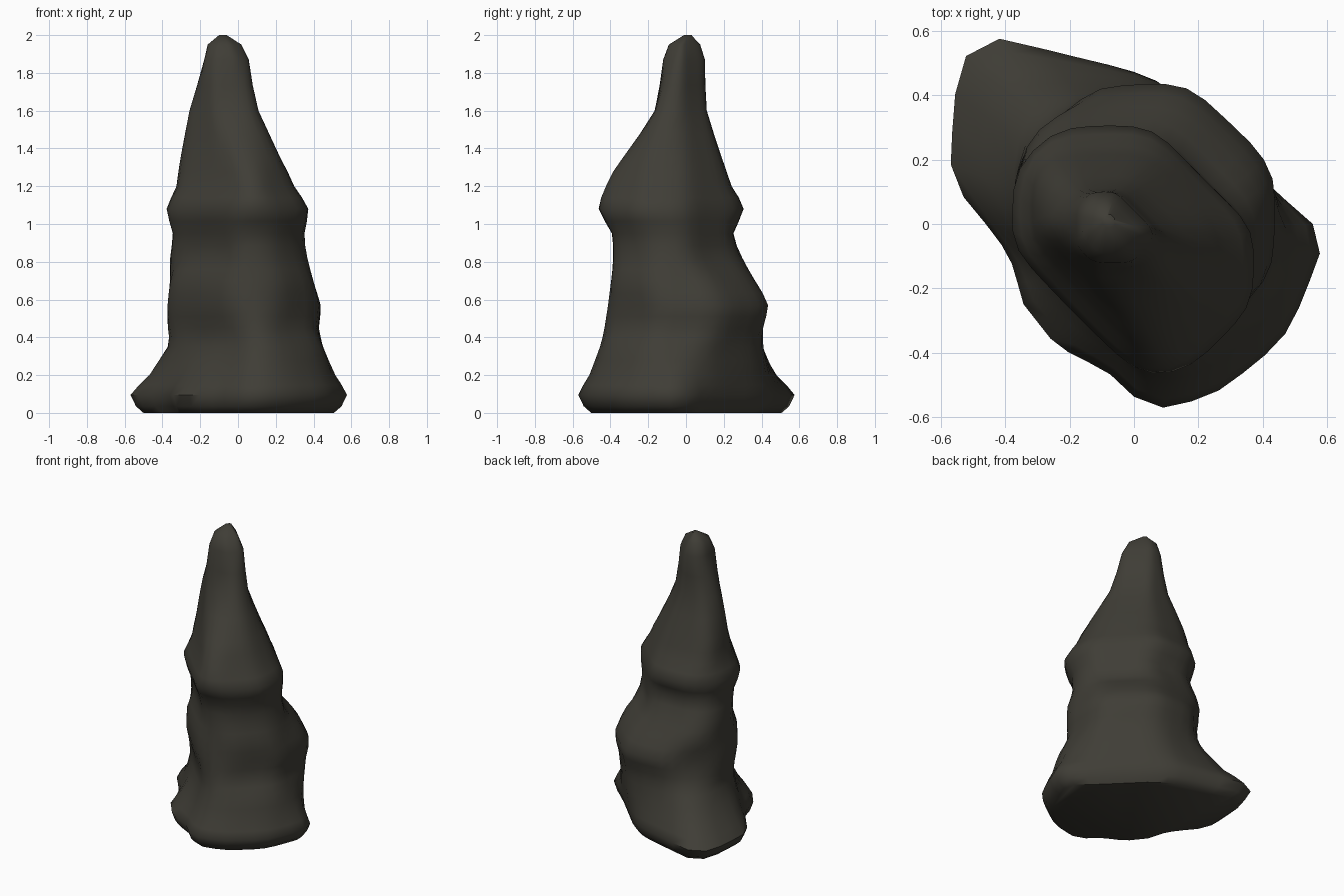
import bpy, bmesh, math
from mathutils import Vector, noise

if "Cube" in bpy.data.objects:
    bpy.data.objects.remove(bpy.data.objects["Cube"])

SEG = 40      # points round each ring
SUB = 2       # smooth steps between section rows
SHARP = 14    # how closely a ring hugs its eight bounding sides

# spreading foot of the rock, seen from above, counter-clockwise
FOOT = [(.58, -.07), (.555, 0), (.43, .11), (.31, .23), (.18, .36), (.08, .44), (-.02, .48),
        (-.27, .54), (-.37, .575), (-.48, .575), (-.53, .51), (-.555, .42), (-.555, .32),
        (-.58, .23), (-.555, .13), (-.51, .05), (-.43, -.03), (-.37, -.14), (-.35, -.24),
        (-.24, -.38), (-.08, -.46), (-.02, -.525), (.06, -.57), (.13, -.57), (.28, -.51),
        (.44, -.38), (.5, -.3), (.53, -.2), (.57, -.14)]

# height, then how far the rock reaches from the axis in eight directions
# (counter-clockwise from +x in 45 degree steps)
SECTIONS = [
    (0.35, .455, .40, .41, .47, .37, .285, .46, .47),
    (0.45, .425, .415, .41, .41, .37, .28, .435, .42),
    (0.57, .435, .435, .435, .395, .375, .305, .415, .42),
    (0.70, .40, .36, .365, .42, .365, .305, .40, .42),
    (0.82, .37, .26, .30, .395, .36, .27, .39, .39),
    (0.95, .355, .25, .25, .35, .35, .285, .395, .395),
    (1.08, .375, .255, .305, .385, .38, .325, .47, .445),
    (1.20, .30, .21, .24, .36, .325, .28, .44, .38),
    (1.35, .225, .15, .19, .31, .305, .245, .335, .31),
    (1.60, .11, .055, .11, .21, .26, .205, .165, .165),
    (1.87, .06, .03, .10, .165, .178, .175, .12, .08),
    (1.95, .025, .00, .075, .14, .16, .14, .09, .035),
    (2.00, -.06, -.03, .03, .08, .10, .07, .01, -.04),
]
DIRS = [Vector((math.cos(i * math.pi / 4), math.sin(i * math.pi / 4))) for i in range(8)]
RAYS = [Vector((math.cos(2 * math.pi * k / SEG), math.sin(2 * math.pi * k / SEG)))
        for k in range(SEG)]


def ring(row):
    """Rounded eight-sided outline that touches the given reaches."""
    z, reach = row[0], row[1:]
    c = Vector(((reach[0] - reach[4]) / 2, (reach[2] - reach[6]) / 2))
    pts = []
    for d in RAYS:
        s = sum((max(d.dot(n), 0) / max(h - c.dot(n), .01)) ** SHARP
                for n, h in zip(DIRS, reach))
        p = c + d * s ** (-1 / SHARP)
        pts.append(Vector((p.x, p.y, z)))
    return pts


def foot_point(d):
    """Where a ray from the axis meets the foot outline."""
    for a, b in zip(FOOT, FOOT[1:] + FOOT[:1]):
        a, b = Vector(a), Vector(b)
        e = b - a
        den = d.x * e.y - d.y * e.x
        if abs(den) > 1e-9:
            t = (a.x * e.y - a.y * e.x) / den
            s = (a.x * d.y - a.y * d.x) / den
            if t > 0 and -1e-6 <= s <= 1 + 1e-6:
                return d * t
    return d * .5


def blend(a, b, c, d, t):
    """Softened Catmull-Rom blend from b to c, linear in height."""
    m1, m2 = (c - a) * .4, (d - b) * .4
    p = (b * (2*t**3 - 3*t**2 + 1) + m1 * (t**3 - 2*t**2 + t)
         + c * (3*t**2 - 2*t**3) + m2 * (t**3 - t**2))
    p.z = b.z + (c.z - b.z) * t
    return p


# foot rings: tucked-in underside, widest rim, then the flare into the body
body = [ring(r) for r in SECTIONS]
rim = [foot_point(d) for d in RAYS]
under = [(p * .88).to_3d() for p in rim]
low = [(p * .95).to_3d() + Vector((0, 0, .035)) for p in rim]
rim3 = [p.to_3d() + Vector((0, 0, .095)) for p in rim]
flare = [a.lerp(b, .5) for a, b in zip(rim3, body[0])]
for p in flare:
    p.z = .2

# stack of outlines, refined between the rows
keys = [rim3, flare] + body
rings = [under, low]
for i in range(len(keys) - 1):
    a, b, c, d = keys[max(i - 1, 0)], keys[i], keys[i + 1], keys[min(i + 2, len(keys) - 1)]
    steps = SUB if c[0].z - b[0].z > .09 else 1
    for s in range(steps):
        rings.append([blend(*q, s / steps) for q in zip(a, b, c, d)])
rings.append(keys[-1])

# skin the outlines, with slight weathered lumps
bm = bmesh.new()
loops = []
for pts in rings:
    mid = sum(pts, Vector()) / SEG
    loops.append([bm.verts.new(mid + (p - mid) * (1 + .02 * noise.noise(p * 5)) if p.z > .25 else p)
                  for p in pts])
for lo, hi in zip(loops, loops[1:]):
    for k in range(SEG):
        n = (k + 1) % SEG
        bm.faces.new((lo[k], lo[n], hi[n], hi[k]))
bm.faces.new(loops[0][::-1])
bm.faces.new(loops[-1])
bmesh.ops.recalc_face_normals(bm, faces=bm.faces)

mesh = bpy.data.meshes.new("rock_spire")
bm.to_mesh(mesh)
bm.free()
rock = bpy.data.objects.new("rock_spire", mesh)
bpy.context.collection.objects.link(rock)

# dark stone colour
stone = bpy.data.materials.new("dark stone")
stone.diffuse_color = (.05, .047, .037, 1)
stone.use_nodes = True
stone.node_tree.nodes["Principled BSDF"].inputs["Base Color"].default_value = stone.diffuse_color
mesh.materials.append(stone)

# smooth stone, crisp foot
bpy.context.view_layer.objects.active = rock
rock.select_set(True)
bpy.ops.object.shade_smooth_by_angle(angle=math.radians(50))
